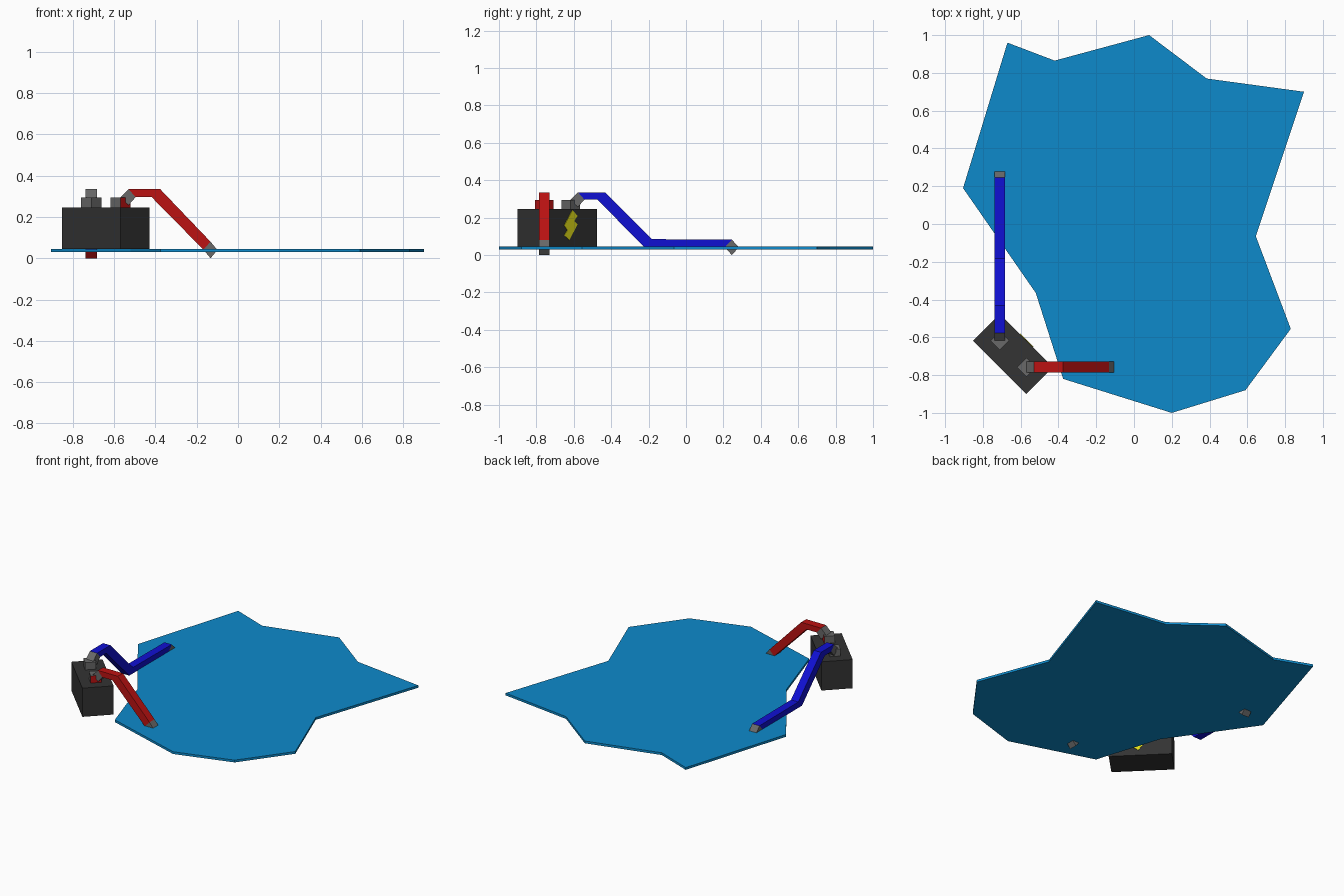
import bpy, bmesh, math
from mathutils import Matrix, Vector

if "Cube" in bpy.data.objects:
    bpy.data.objects.remove(bpy.data.objects["Cube"])


def material(name, rgb):
    m = bpy.data.materials.new(name)
    m.diffuse_color = (*rgb, 1)
    m.use_nodes = True
    m.node_tree.nodes["Principled BSDF"].inputs["Base Color"].default_value = m.diffuse_color
    return m


WATER = material("water_blue", (0.004, 0.255, 0.6))
CASE = material("case_black", (0.033, 0.033, 0.033))
METAL = material("metal_grey", (0.14, 0.14, 0.14))
RED = material("cable_red", (0.5, 0.006, 0.006))
BLUE = material("cable_blue", (0.005, 0.005, 0.65))
YELLOW = material("bolt_yellow", (0.75, 0.72, 0.01))


def finish(name, bm, mats, matrix=None):
    bmesh.ops.recalc_face_normals(bm, faces=bm.faces)
    mesh = bpy.data.meshes.new(name)
    bm.to_mesh(mesh)
    bm.free()
    for m in mats:
        mesh.materials.append(m)
    ob = bpy.data.objects.new(name, mesh)
    if matrix is not None:
        ob.matrix_world = matrix
    bpy.context.collection.objects.link(ob)
    return ob


def prism(name, points, offset, mat, matrix=None):
    bm = bmesh.new()
    face = bm.faces.new([bm.verts.new(p) for p in points])
    new = bmesh.ops.extrude_face_region(bm, geom=[face], use_keep_orig=True)["geom"]
    bmesh.ops.translate(bm, vec=offset,
                        verts=[g for g in new if isinstance(g, bmesh.types.BMVert)])
    return finish(name, bm, [mat], matrix)


def box(name, center, size, mats, matrix, accent=()):
    bm = bmesh.new()
    bmesh.ops.create_cube(bm, size=1)
    bmesh.ops.scale(bm, vec=size, verts=bm.verts)
    bmesh.ops.translate(bm, vec=center, verts=bm.verts)
    bm.normal_update()
    for f in bm.faces:
        if any(f.normal.dot(Vector(a)) > 0.9 for a in accent):
            f.material_index = 1
    return finish(name, bm, mats, matrix)


def cable(name, sections, place, color, half=0.028):
    """Loft of rectangles; each section is (top point, bottom point)."""
    bm = bmesh.new()
    rings = []
    for top, low in sections:
        rings.append([bm.verts.new(place(s, z, w)) for (s, z), w in
                      ((top, -half), (top, half), (low, half), (low, -half))])
    last = len(rings) - 2
    for i in range(last + 1):
        for k in range(4):
            j = (k + 1) % 4
            f = bm.faces.new((rings[i][k], rings[i][j], rings[i + 1][j], rings[i + 1][k]))
            f.material_index = 0 if i in (0, last) else 1
    bm.faces.new(rings[0])
    bm.faces.new(rings[-1])
    return finish(name, bm, [METAL, color, RED])


# water puddle
outline = [(-0.67, 0.96), (-0.42, 0.865), (0.08, 1.0), (0.385, 0.77), (0.9, 0.7),
           (0.645, -0.065), (0.83, -0.555), (0.59, -0.88), (0.2, -1.0),
           (-0.375, -0.82), (-0.52, -0.365), (-0.905, 0.19)]
prism("puddle", [(x, y, 0.03) for x, y in outline], (0, 0, 0.016), WATER)

# battery case, turned 45 degrees
turn = Matrix.Translation((-0.64, -0.688, 0)) @ Matrix.Rotation(math.radians(-45), 4, "Z")
box("battery_case", (0, 0, 0.145), (0.4, 0.2, 0.2), [CASE], turn)

# terminals
box("left_terminal", (-0.1, 0, 0.269), (0.07, 0.07, 0.052), [METAL], turn)
box("right_terminal", (0.1, 0, 0.269), (0.07, 0.07, 0.052), [METAL, RED], turn,
    accent=[(1, 0, 0), (0, 1, 0)])

# warning bolt on the case side
bolt = [(0.012, 0.24), (0.05, 0.21), (0.026, 0.182), (0.05, 0.163),
        (-0.012, 0.08), (-0.05, 0.105), (-0.026, 0.133), (-0.05, 0.158)]
prism("lightning_bolt", [(-u, 0.099, z) for u, z in bolt], (0, 0.004, 0), YELLOW, turn)

# red cable runs along x
cable("red_cable", [((-0.57, 0.295), (-0.53, 0.257)), ((-0.53, 0.335), (-0.496, 0.296)),
                    ((-0.377, 0.335), (-0.418, 0.296)), ((-0.133, 0.08), (-0.168, 0.042)),
                    ((-0.1, 0.04), (-0.133, 0.0))],
      lambda s, z, w: (s, -0.757 + w, z), RED)

# blue cable runs along y, with a flat stretch on the water
blue = cable("blue_cable", [((-0.618, 0.295), (-0.578, 0.257)), ((-0.577, 0.335), (-0.543, 0.296)),
                            ((-0.432, 0.335), (-0.474, 0.296)), ((-0.182, 0.085), (-0.224, 0.044)),
                            ((0.245, 0.082), (0.208, 0.042)), ((0.283, 0.042), (0.245, 0.0))],
             lambda s, z, w: (-0.71 + w, s, z), BLUE)
# red underside of the blue cable tip
for p in blue.data.polygons:
    if p.center.y > 0.2 and p.center.z < 0.03 and p.normal.y < -0.3:
        p.material_index = 2
